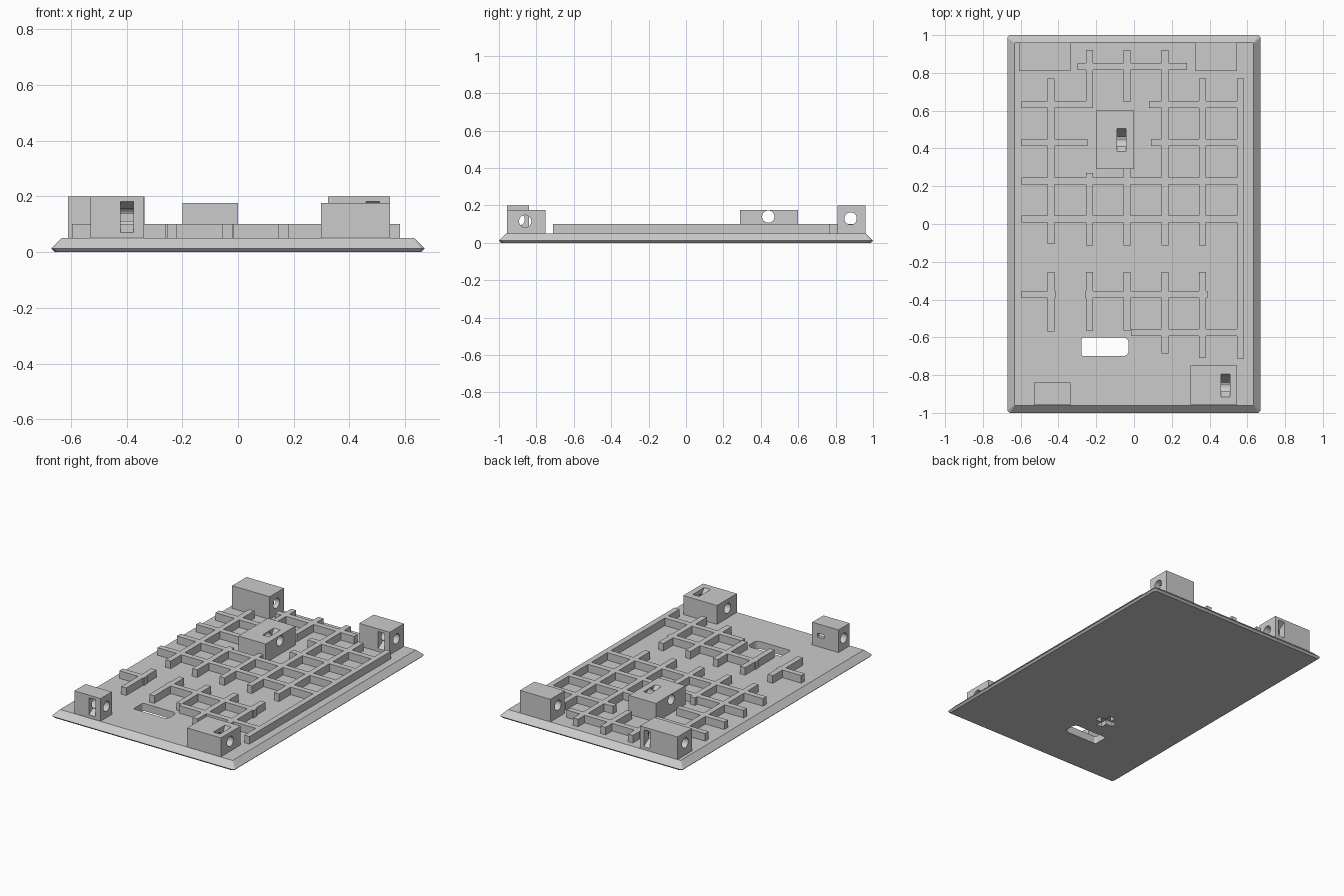
import bpy, bmesh, math
from mathutils import Matrix, Vector

cube = bpy.data.objects.get("Cube")
if cube:
    bpy.data.objects.remove(cube)

grey = bpy.data.materials.new("plain grey")
grey.use_nodes = True
COLOUR = (0.6, 0.6, 0.6, 1)
grey.diffuse_color = COLOUR
grey.node_tree.nodes["Principled BSDF"].inputs["Base Color"].default_value = COLOUR


def finish(name, bm):
    bmesh.ops.recalc_face_normals(bm, faces=bm.faces)
    mesh = bpy.data.meshes.new(name)
    bm.to_mesh(mesh)
    bm.free()
    mesh.materials.append(grey)
    ob = bpy.data.objects.new(name, mesh)
    bpy.context.collection.objects.link(ob)
    return ob


def loft(name, loops):
    """Skin a stack of matching closed loops and cap both ends."""
    bm = bmesh.new()
    rings = [[bm.verts.new(p) for p in loop] for loop in loops]
    for a, b in zip(rings, rings[1:]):
        for i in range(len(a)):
            j = (i + 1) % len(a)
            bm.faces.new((a[i], a[j], b[j], b[i]))
    bm.faces.new(rings[0])
    bm.faces.new(rings[-1])
    return finish(name, bm)


def box(name, x0, x1, y0, y1, z0, z1):
    return loft(name, [[(x0, y0, z), (x1, y0, z), (x1, y1, z), (x0, y1, z)]
                       for z in (z0, z1)])


def cylinder_x(x0, x1, y, z, r, n=32):
    ring = [2 * math.pi * i / n for i in range(n)]
    return loft("hole_cutter", [[(x, y + r * math.cos(a), z + r * math.sin(a))
                                 for a in ring] for x in (x0, x1)])


def wedge(x0, x1, profile):
    return loft("slot_cutter", [[(x, y, z) for y, z in profile] for x in (x0, x1)])


def cut(ob, cutters):
    """Subtract the cutters, bake the result and remove them."""
    for c in cutters:
        m = ob.modifiers.new("cut", "BOOLEAN")
        m.operation, m.solver, m.object = "DIFFERENCE", "EXACT", c
        c.hide_render = True
    bpy.context.view_layer.update()
    graph = bpy.context.evaluated_depsgraph_get()
    mesh = bpy.data.meshes.new_from_object(ob.evaluated_get(graph))
    ob.modifiers.clear()
    ob.data = mesh
    for c in cutters:
        bpy.data.objects.remove(c)


def clipped_rect(hx, hy, c, z):
    return [(-hx + c, -hy, z), (hx - c, -hy, z), (hx, -hy + c, z), (hx, hy - c, z),
            (hx - c, hy, z), (-hx + c, hy, z), (-hx, hy - c, z), (-hx, -hy + c, z)]


def rounded_rect(x0, x1, y0, y1, r_left, r_right, z, n=6):
    pts = []
    corners = ((x1, y1, r_right, -1, -1, 0), (x0, y1, r_left, 1, -1, 1),
               (x0, y0, r_left, 1, 1, 2), (x1, y0, r_right, -1, 1, 3))
    for x, y, r, sx, sy, q in corners:
        for i in range(n + 1):
            a = (q + i / n) * math.pi / 2
            pts.append((x + sx * r + r * math.cos(a), y + sy * r + r * math.sin(a), z))
    return pts


# Base plate with sloped rim, through slot and small cross recess underneath
TOP = 0.05
plate = loft("base_plate", [clipped_rect(0.658, 0.988, 0.012, 0),
                            clipped_rect(0.67, 1.0, 0.012, 0.012),
                            clipped_rect(0.633, 0.96, 0.003, TOP)])
window = loft("window_cutter", [rounded_rect(-0.277, -0.028, -0.7, -0.6, 0.012, 0.03, z)
                                for z in (-0.1, 0.2)])
cross = [box("cross_cutter", -0.15 - a, -0.15 + a, -0.45 - b, -0.45 + b, -0.1, 0.03)
         for a, b in ((0.065, 0.02), (0.02, 0.065))]
cut(plate, [window] + cross)

# Rib lattice: rectangles merged into one raised shape
W = 0.037
rows = [(0.815, -0.3, 0.28), (0.613, -0.595, -0.22), (0.613, 0.08, 0.56),
        (0.412, -0.595, -0.245), (0.412, 0.09, 0.56), (0.21, -0.595, 0.56),
        (0.007, -0.595, 0.56), (-0.393, -0.595, -0.415), (-0.393, -0.26, 0.39),
        (-0.593, -0.017, 0.56)]
columns = [(-0.457, -0.105, 0.77), (-0.457, -0.57, -0.255),
           (-0.255, 0.613, 0.92), (-0.255, -0.115, 0.27), (-0.255, -0.565, -0.255),
           (-0.055, 0.645, 0.92), (-0.055, -0.115, 0.29), (-0.055, -0.565, -0.255),
           (0.146, -0.115, 0.92), (0.146, -0.685, -0.255),
           (0.344, -0.115, 0.77), (0.344, -0.71, -0.255), (0.545, -0.712, 0.77)]
rects = [(a, b, y, y + W) for y, a, b in rows]
rects += [(x, x + W, a, b) for x, a, b in columns]
xs = sorted({v for r in rects for v in r[:2]})
ys = sorted({v for r in rects for v in r[2:]})
bm = bmesh.new()
for x0, x1 in zip(xs, xs[1:]):
    for y0, y1 in zip(ys, ys[1:]):
        cx, cy = (x0 + x1) / 2, (y0 + y1) / 2
        if any(a < cx < b and c < cy < d for a, b, c, d in rects):
            bm.faces.new([bm.verts.new((x, y, 0.1)) for x, y in
                          ((x0, y0), (x1, y0), (x1, y1), (x0, y1))])
bmesh.ops.remove_doubles(bm, verts=bm.verts, dist=1e-5)
down = bmesh.ops.extrude_face_region(bm, geom=bm.faces[:], use_keep_orig=True)
for v in down["geom"]:
    if isinstance(v, bmesh.types.BMVert):
        v.co.z = TOP - 0.005
bmesh.ops.recalc_face_normals(bm, faces=bm.faces)
bmesh.ops.dissolve_limit(bm, angle_limit=0.01, verts=bm.verts, edges=bm.edges)
finish("rib_lattice", bm)

# Mounting blocks: extents, cross hole (y, z) and the slot's x range
# and side: the slot is a wedge opening on the top, front or back
BLOCKS = {
    "back_right_block": ((-0.61, -0.335, 0.81, 0.96), 0.2, (0.88, 0.13), -0.41, "back"),
    "back_left_block": ((0.322, 0.545, 0.81, 0.96), 0.2, (0.88, 0.13), 0.46, "front"),
    "front_right_block": ((-0.53, -0.337, -0.957, -0.84), 0.2, (-0.895, 0.125), -0.422, "front"),
    "front_left_block": ((0.298, 0.545, -0.957, -0.75), 0.175, (-0.86, 0.115), 0.46, "top"),
    "centre_block": ((-0.2, 0, 0.29, 0.6), 0.175, (0.44, 0.14), -0.09, "top"),
}
for name, ((x0, x1, y0, y1), top, (hy, hz), sx, side) in BLOCKS.items():
    block = box(name, x0, x1, y0, y1, TOP - 0.005, top)
    if side == "top":
        profile = [(hy - 0.055, top + 0.01), (hy - 0.055, top), (hy + 0.02, hz - 0.04),
                   (hy + 0.065, top), (hy + 0.065, top + 0.01)]
    else:
        face, out = (y0, -0.01) if side == "front" else (y1, 0.01)
        profile = [(face + out, 0.07), (face, 0.07), (face - out * 9, 0.13),
                   (face, 0.182), (face + out, 0.182)]
    cutters = [cylinder_x(x0 - 0.1, x1 + 0.1, hy, hz, 0.033),
               wedge(sx, sx + 0.047, profile)]
    if name == "front_right_block":
        cutters.append(box("tie_cutter", sx, sx + 0.047, hy, y1 + 0.05, 0.112, 0.138))
    cut(block, cutters)
    # Smooth only the bore walls
    for p in block.data.polygons:
        p.use_smooth = False
